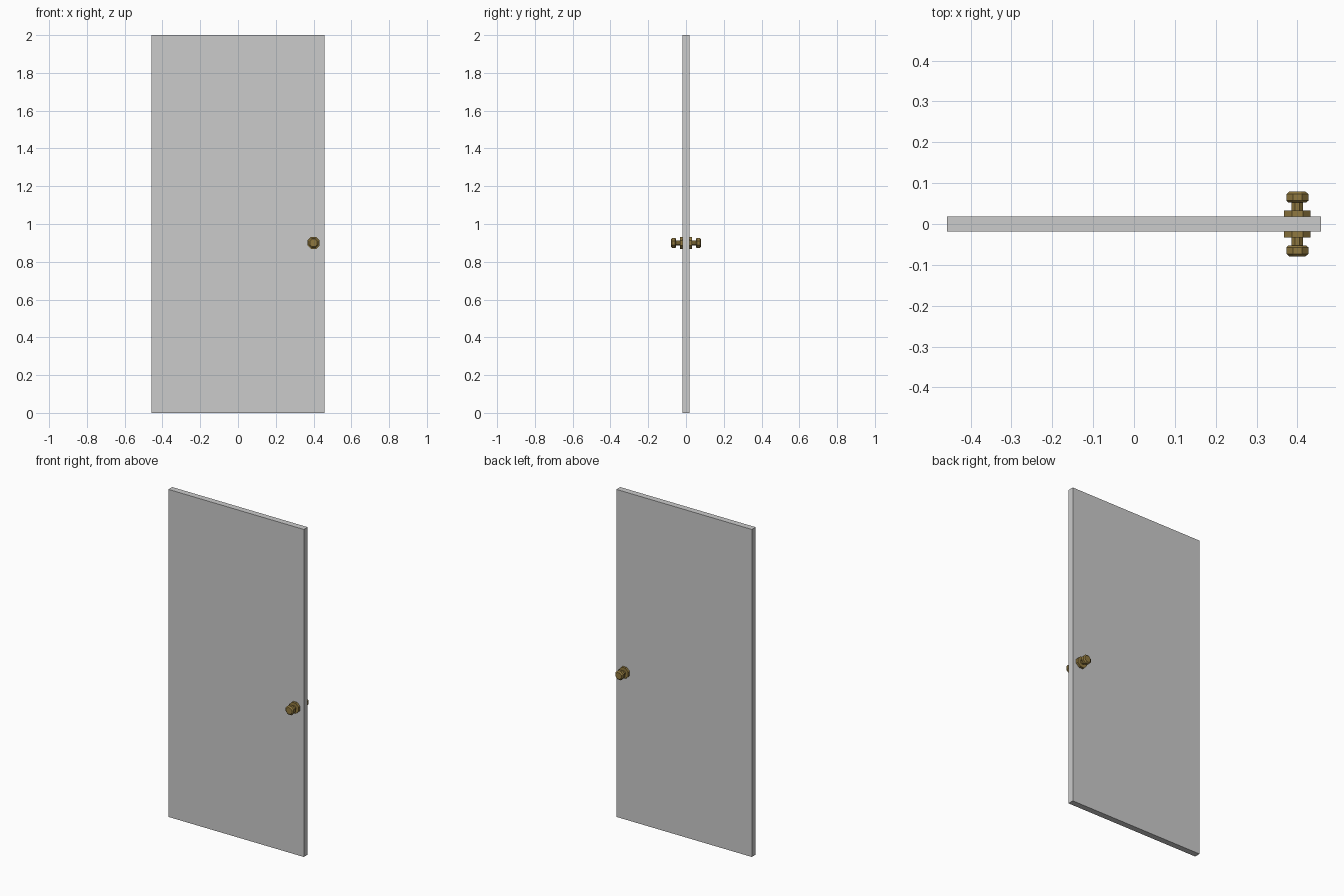
import bpy, bmesh, math

if "Cube" in bpy.data.objects:
    bpy.data.objects.remove(bpy.data.objects["Cube"])

brass = bpy.data.materials.new("brass")
brass.diffuse_color = (0.28, 0.19, 0.05, 1)
brass.use_nodes = True
brass.node_tree.nodes["Principled BSDF"].inputs["Base Color"].default_value = brass.diffuse_color

SIDES = 8
KNOB_X, KNOB_Z = 0.40, 0.90
HALF_THICK = 0.0185


def lathe_y(name, profile, side):
    """Turn a (radius, distance from door centre) profile around the y axis."""
    bm = bmesh.new()
    rings = []
    for r, d in profile:
        ring = []
        for i in range(SIDES):
            a = 2 * math.pi * (i + 0.5) / SIDES
            ring.append(bm.verts.new((r * math.cos(a), side * d, r * math.sin(a))))
        rings.append(ring)
    for lo, hi in zip(rings, rings[1:]):
        for i in range(SIDES):
            j = (i + 1) % SIDES
            bm.faces.new((lo[i], lo[j], hi[j], hi[i]))
    bm.faces.new(rings[0])
    bm.faces.new(rings[-1])
    bmesh.ops.recalc_face_normals(bm, faces=bm.faces)
    mesh = bpy.data.meshes.new(name)
    bm.to_mesh(mesh)
    bm.free()
    obj = bpy.data.objects.new(name, mesh)
    obj.location = (KNOB_X, 0, KNOB_Z)
    mesh.materials.append(brass)
    bpy.context.collection.objects.link(obj)


# Door panel
bpy.ops.mesh.primitive_cube_add(size=1, location=(0, 0, 1))
panel = bpy.context.object
panel.name = "door_panel"
panel.scale = (0.915, 2 * HALF_THICK, 2)

# Handle on each face: rosette, stem and bevelled knob in one profile
handle = [(0.035, HALF_THICK), (0.035, 0.033), (0.015, 0.033), (0.015, 0.053),
          (0.024, 0.053), (0.029, 0.057), (0.029, 0.073), (0.021, 0.080)]
lathe_y("front_handle", handle, -1)
lathe_y("back_handle", handle, 1)
